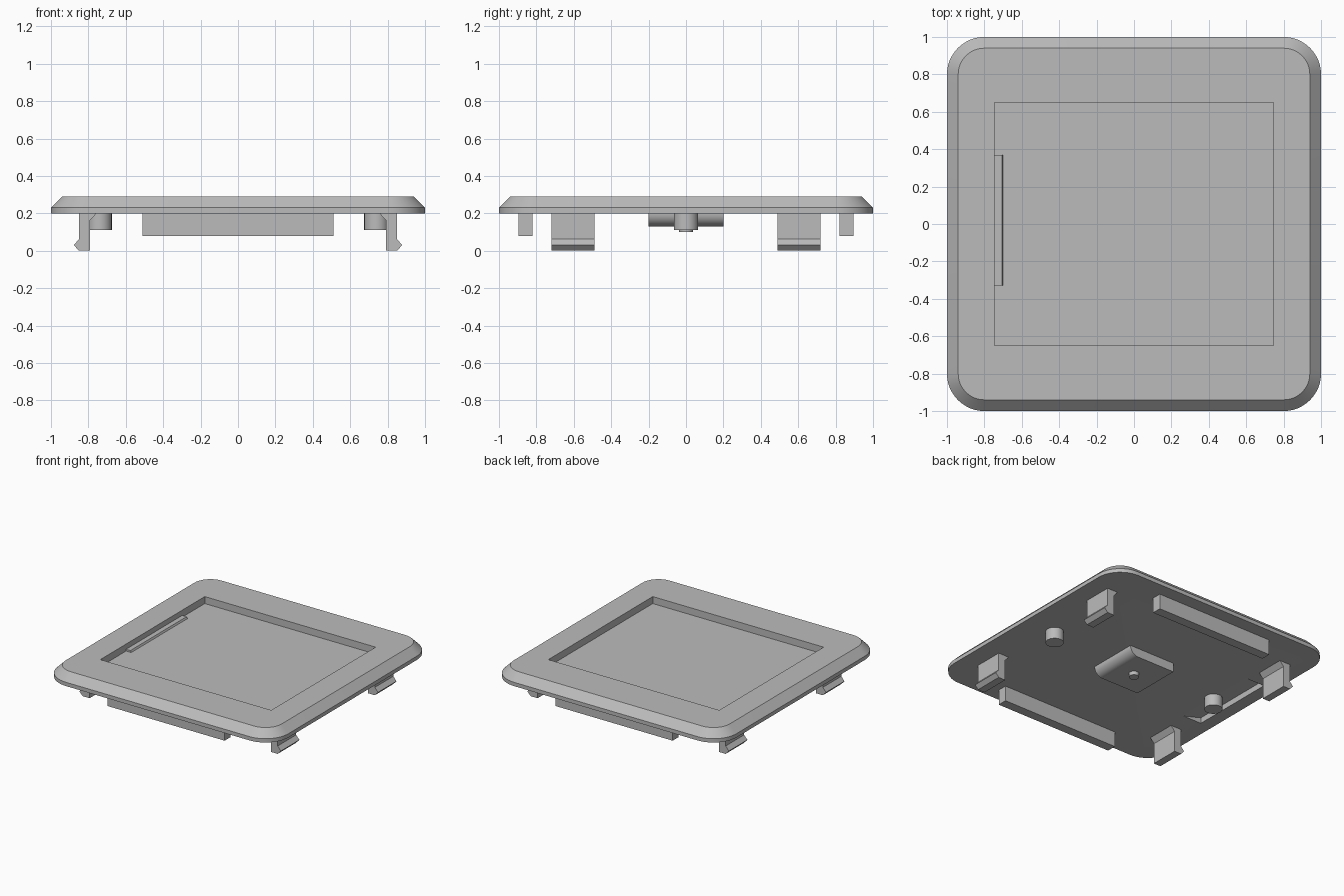
import bpy, bmesh, math
from mathutils import Matrix

cube = bpy.data.objects.get("Cube")
if cube:
    bpy.data.objects.remove(cube, do_unlink=True)

grey = bpy.data.materials.new("plain grey")
grey.use_nodes = True
COLOUR = (0.5, 0.5, 0.5, 1)
grey.diffuse_color = COLOUR
grey.node_tree.nodes["Principled BSDF"].inputs["Base Color"].default_value = COLOUR

BASE, TOP, FLOOR = 0.2, 0.29, 0.235   # plate underside, rim top, recess floor


def finish(name, bm, smooth=False):
    bmesh.ops.recalc_face_normals(bm, faces=bm.faces)
    mesh = bpy.data.meshes.new(name)
    bm.to_mesh(mesh)
    bm.free()
    mesh.materials.append(grey)
    ob = bpy.data.objects.new(name, mesh)
    bpy.context.collection.objects.link(ob)
    if smooth:
        shade(ob)
    return ob


def shade(ob):
    bpy.ops.object.select_all(action='DESELECT')
    ob.select_set(True)
    bpy.context.view_layer.objects.active = ob
    bpy.ops.object.shade_smooth_by_angle(angle=math.radians(30))


def prism(name, profile, y0, y1, smooth=False):
    """Extrude an x-z profile from y0 to y1."""
    bm = bmesh.new()
    face = bm.faces.new([bm.verts.new((x, y0, z)) for x, z in profile])
    new = bmesh.ops.extrude_face_region(bm, geom=[face])["geom"]
    bmesh.ops.translate(bm, vec=(0, y1 - y0, 0),
                        verts=[v for v in new if isinstance(v, bmesh.types.BMVert)])
    return finish(name, bm, smooth)


def box(name, x0, x1, y0, y1, z0, z1):
    return prism(name, [(x0, z0), (x1, z0), (x1, z1), (x0, z1)], y0, y1)


def peg(name, x, radius, z0, z1):
    bm = bmesh.new()
    bmesh.ops.create_cone(bm, cap_ends=True, segments=32, radius1=radius, radius2=radius,
                          depth=z1 - z0, matrix=Matrix.Translation((x, 0, (z0 + z1) / 2)))
    return finish(name, bm, True)


def rounded_loop(bm, radius, z, centre=0.8, steps=12):
    verts = []
    for corner, (sx, sy) in enumerate([(1, 1), (-1, 1), (-1, -1), (1, -1)]):
        for i in range(steps + 1):
            a = (corner + i / steps) * math.pi / 2
            verts.append(bm.verts.new((sx * centre + radius * math.cos(a),
                                       sy * centre + radius * math.sin(a), z)))
    return verts


# Rounded plate with a chamfered rim
bm = bmesh.new()
loops = [rounded_loop(bm, r, z) for r, z in [(0.2, BASE), (0.2, 0.23), (0.14, TOP)]]
for low, high in zip(loops, loops[1:]):
    for i in range(len(low)):
        j = (i + 1) % len(low)
        bm.faces.new((low[i], low[j], high[j], high[i]))
bm.faces.new(loops[0])
bm.faces.new(loops[-1])
plate = finish("plate", bm)

# Cut the shallow panel recess and the finger pocket underneath
cutters = [box("recess_cutter", -0.745, 0.745, -0.65, 0.65, FLOOR, 0.4),
           prism("pocket_cutter", [(-0.74, 0.19), (-0.74, BASE), (-0.9, 0.245), (-0.9, 0.19)],
                 -0.33, 0.37)]
for cutter in cutters:
    cutter.hide_render = True
    mod = plate.modifiers.new("cut", 'BOOLEAN')
    mod.object = cutter
    mod.solver = 'EXACT'
    bpy.context.view_layer.objects.active = plate
    bpy.ops.object.modifier_apply(modifier=mod.name)
    bpy.data.objects.remove(cutter, do_unlink=True)
shade(plate)

# Low ledge along one wall of the recess
prism("recess_ledge", [(-0.75, FLOOR - 0.01), (-0.70, FLOOR - 0.01), (-0.70, FLOOR),
                       (-0.707, FLOOR + 0.014), (-0.75, FLOOR + 0.014)], -0.33, 0.37)

# Long rails, locating pegs and snap clips below the plate
IN = BASE + 0.002
clip = [(0.79, 0), (0.85, 0), (0.878, 0.03), (0.85, 0.062), (0.85, IN),
        (0.755, IN), (0.79, 0.163)]
for s, side in ((1, "left"), (-1, "right")):
    rail_y = sorted((s * 0.82, s * 0.895))
    box("back_rail" if s > 0 else "front_rail", -0.51, 0.51, *rail_y, 0.08, IN)
    peg(side + "_peg", s * 0.74, 0.065, 0.11, IN)
    for t, end in ((1, "back"), (-1, "front")):
        prism(f"{end}_{side}_clip", [(s * x, z) for x, z in clip], t * 0.49, t * 0.72)

# Central block with one rounded edge, and its small stud
arc = [(0.13 + 0.07 * math.cos(a), BASE - 0.07 * math.sin(a))
       for a in (i * math.pi / 16 for i in range(9))]
prism("centre_block", [(-0.2, IN), (0.2, IN)] + arc + [(-0.2, 0.13)], -0.2, 0.2, True)
peg("centre_stud", 0, 0.037, 0.1, 0.14)
